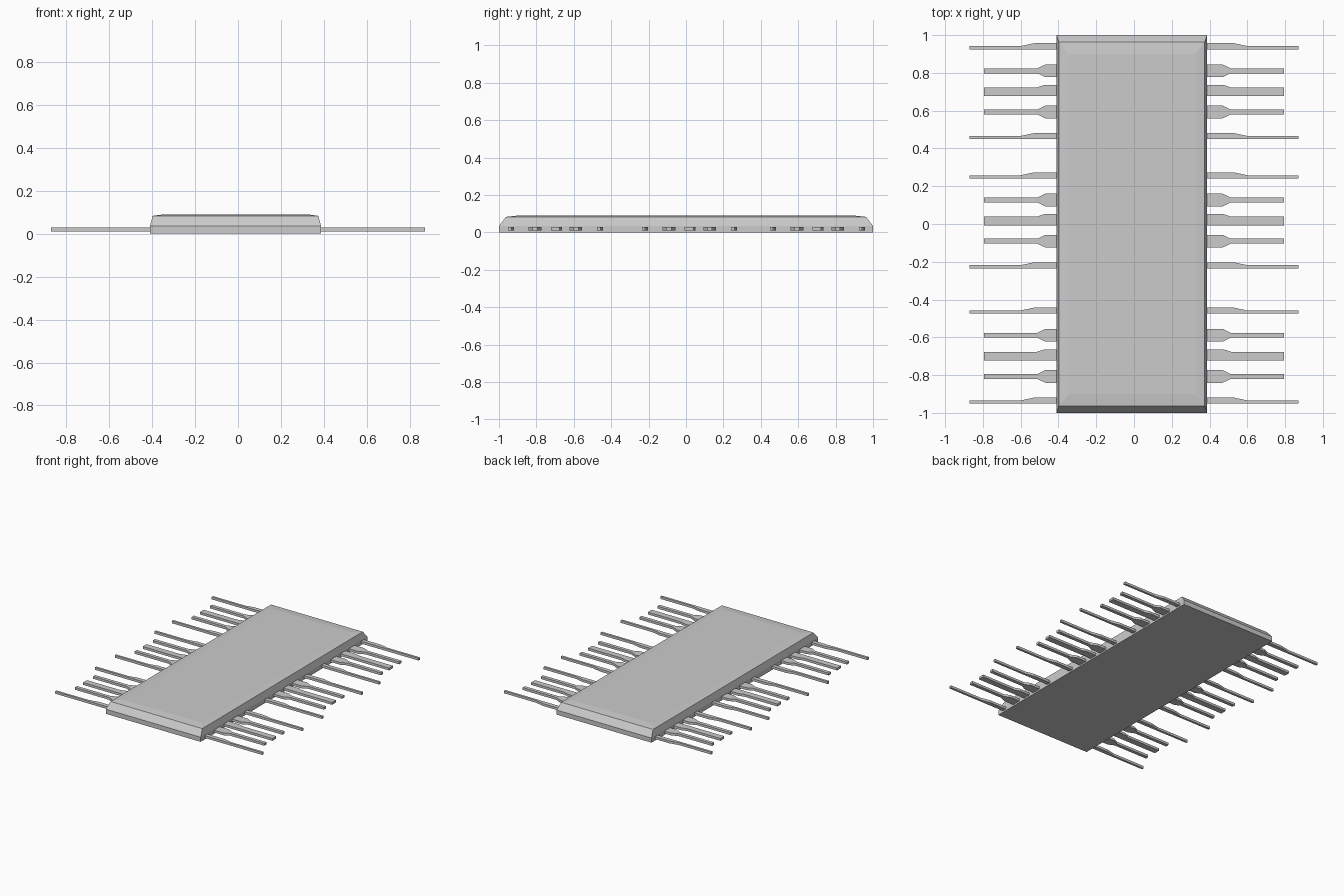
import bpy
import bmesh

if "Cube" in bpy.data.objects:
    bpy.data.objects.remove(bpy.data.objects["Cube"])


def make_object(name, bm):
    bmesh.ops.recalc_face_normals(bm, faces=bm.faces)
    mesh = bpy.data.meshes.new(name)
    bm.to_mesh(mesh)
    bm.free()
    obj = bpy.data.objects.new(name, mesh)
    bpy.context.collection.objects.link(obj)
    return obj


# Package body: stacked rectangles (x min, x max, half length, z)
rings = [(-0.41, 0.387, 1.0, 0.0), (-0.41, 0.387, 1.0, 0.035),
         (-0.397, 0.374, 0.963, 0.083), (-0.345, 0.325, 0.90, 0.09)]
bm = bmesh.new()
loops = [[bm.verts.new((x, y, z)) for x, y in ((a, -h), (b, -h), (b, h), (a, h))]
         for a, b, h, z in rings]
for low, high in zip(loops, loops[1:]):
    for i in range(4):
        j = (i + 1) % 4
        bm.faces.new((low[i], low[j], high[j], high[i]))
bm.faces.new(loops[0])
bm.faces.new(loops[-1])
make_object("package_body", bm)


# Flat leads: outline extruded upward, mirrored to the other side
def lead(name, y, outline, z0=0.011, z1=0.029):
    bm = bmesh.new()
    face = bm.faces.new([bm.verts.new((px, y + py, z0)) for px, py in outline])
    ext = bmesh.ops.extrude_face_region(bm, geom=[face])
    for v in ext["geom"]:
        if isinstance(v, bmesh.types.BMVert):
            v.co.z = z1
    obj = make_object(name, bm)
    obj.modifiers.new("mirror", 'MIRROR').use_clip = False


START = 0.372
long_lead = [(START, 0), (0.87, 0), (0.87, 0.017), (0.60, 0.017),
             (0.53, 0.032), (START, 0.032)]
wide_lead = [(START, -0.023), (0.795, -0.023), (0.795, 0.023), (0.515, 0.023),
             (0.475, 0.036), (START, 0.036)]
necked_lead = [(START, -0.034), (0.468, -0.034), (0.512, -0.013), (0.795, -0.013),
               (0.795, 0.013), (0.512, 0.013), (0.468, 0.034), (START, 0.034)]

# Three groups of five leads
for g, centre in enumerate((-0.70, 0.016, 0.70), 1):
    lead(f"centre_lead_{g}", centre, wide_lead)
    for side, off in (("front", -0.107), ("back", 0.111)):
        lead(f"necked_lead_{g}_{side}", centre + off, necked_lead)
    for side, off in (("front", -0.251), ("back", 0.225)):
        lead(f"long_lead_{g}_{side}", centre + off, long_lead)
